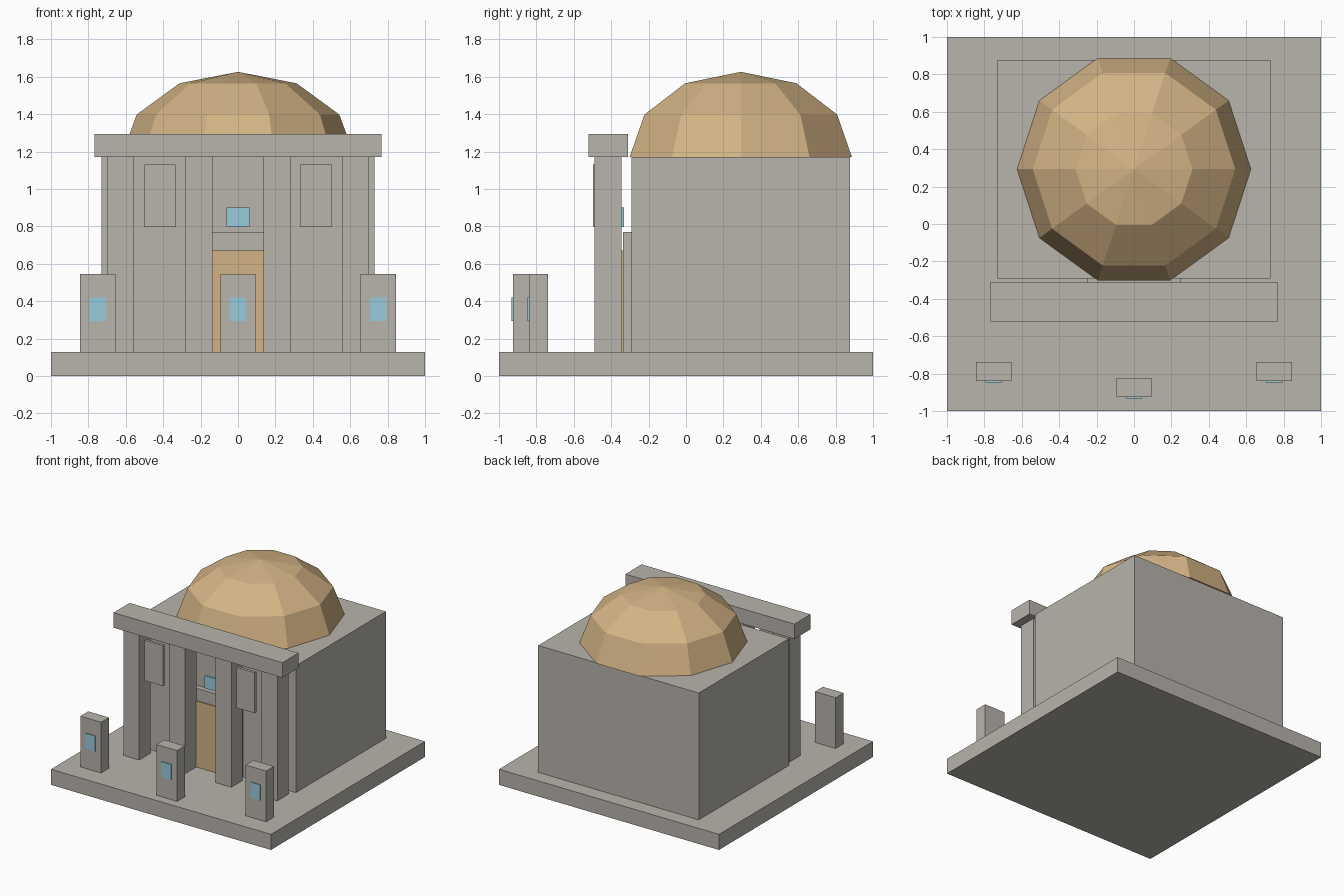
import bpy, bmesh, math

if "Cube" in bpy.data.objects:
    bpy.data.objects.remove(bpy.data.objects["Cube"])


def material(name, rgb):
    """Flat colour from 0-255 sRGB, stored as linear."""
    lin = [((c / 255 + 0.055) / 1.055) ** 2.4 for c in rgb]
    m = bpy.data.materials.new(name)
    m.diffuse_color = (*lin, 1)
    m.use_nodes = True
    m.node_tree.nodes["Principled BSDF"].inputs["Base Color"].default_value = m.diffuse_color
    return m


stone = material("warm_grey_stone", (184, 180, 172))
sand = material("sand_gold", (212, 180, 133))
glass = material("pale_blue", (153, 204, 222))


def finish(name, bm, mat):
    bmesh.ops.recalc_face_normals(bm, faces=bm.faces)
    mesh = bpy.data.meshes.new(name)
    bm.to_mesh(mesh)
    bm.free()
    mesh.materials.append(mat)
    ob = bpy.data.objects.new(name, mesh)
    bpy.context.collection.objects.link(ob)
    return ob


def box(name, x, y, z, mat):
    """Box from (min, max) ranges on each axis."""
    bm = bmesh.new()
    bmesh.ops.create_cube(bm, size=1)
    for v in bm.verts:
        v.co = [r[0] if c < 0 else r[1] for c, r in zip(v.co, (x, y, z))]
    return finish(name, bm, mat)


def mirrored_box(name, x, y, z, mat):
    box(name + "_right", x, y, z, mat)
    box(name + "_left", (-x[1], -x[0]), y, z, mat)


FLOOR, ROOF = 0.128, 1.17

# Plinth and main hall
box("plinth", (-1, 1), (-1, 1), (0, FLOOR), stone)
box("hall", (-0.73, 0.73), (-0.292, 0.877), (FLOOR, ROOF), stone)

# Portico: four square columns under a long beam
mirrored_box("outer_column", (0.555, 0.70), (-0.49, -0.345), (FLOOR, ROOF), stone)
mirrored_box("inner_column", (0.137, 0.282), (-0.49, -0.345), (FLOOR, ROOF), stone)
box("portico_beam", (-0.768, 0.768), (-0.52, -0.31), (ROOF, 1.293), stone)
mirrored_box("hanging_panel", (0.335, 0.50), (-0.497, -0.475), (0.797, 1.13), stone)

# Doorway
box("door_surround", (-0.25, 0.25), (-0.337, -0.292), (FLOOR, 0.77), stone)
box("door", (-0.17, 0.17), (-0.347, -0.337), (FLOOR, 0.67), sand)
box("door_sign", (-0.062, 0.062), (-0.349, -0.331), (0.797, 0.90), glass)

# Pedestals with small blue plates
for name, cx, front in (("left", -0.75, -0.84), ("centre", 0, -0.925), ("right", 0.75, -0.84)):
    box("pedestal_" + name, (cx - 0.094, cx + 0.094), (front, front + 0.102),
        (FLOOR, 0.545), stone)
    box("pedestal_plate_" + name, (cx - 0.044, cx + 0.044), (front - 0.007, front + 0.002),
        (0.293, 0.42), glass)

# Faceted ten-sided dome
SIDES, RADIUS, HEIGHT, CENTRE_Y = 10, 0.625, 0.456, 0.293
bm = bmesh.new()
rings = []
for lat in (0, 30, 60):
    a = math.radians(lat)
    rings.append([bm.verts.new((RADIUS * math.cos(a) * math.cos(t),
                                CENTRE_Y + RADIUS * math.cos(a) * math.sin(t),
                                ROOF + HEIGHT * math.sin(a)))
                  for t in (2 * math.pi * i / SIDES for i in range(SIDES))])
apex = bm.verts.new((0, CENTRE_Y, ROOF + HEIGHT))
for i in range(SIDES):
    j = (i + 1) % SIDES
    for low, high in zip(rings, rings[1:]):
        bm.faces.new((low[i], low[j], high[j], high[i]))
    bm.faces.new((rings[-1][i], rings[-1][j], apex))
bm.faces.new(rings[0][::-1])
finish("dome", bm, sand)
